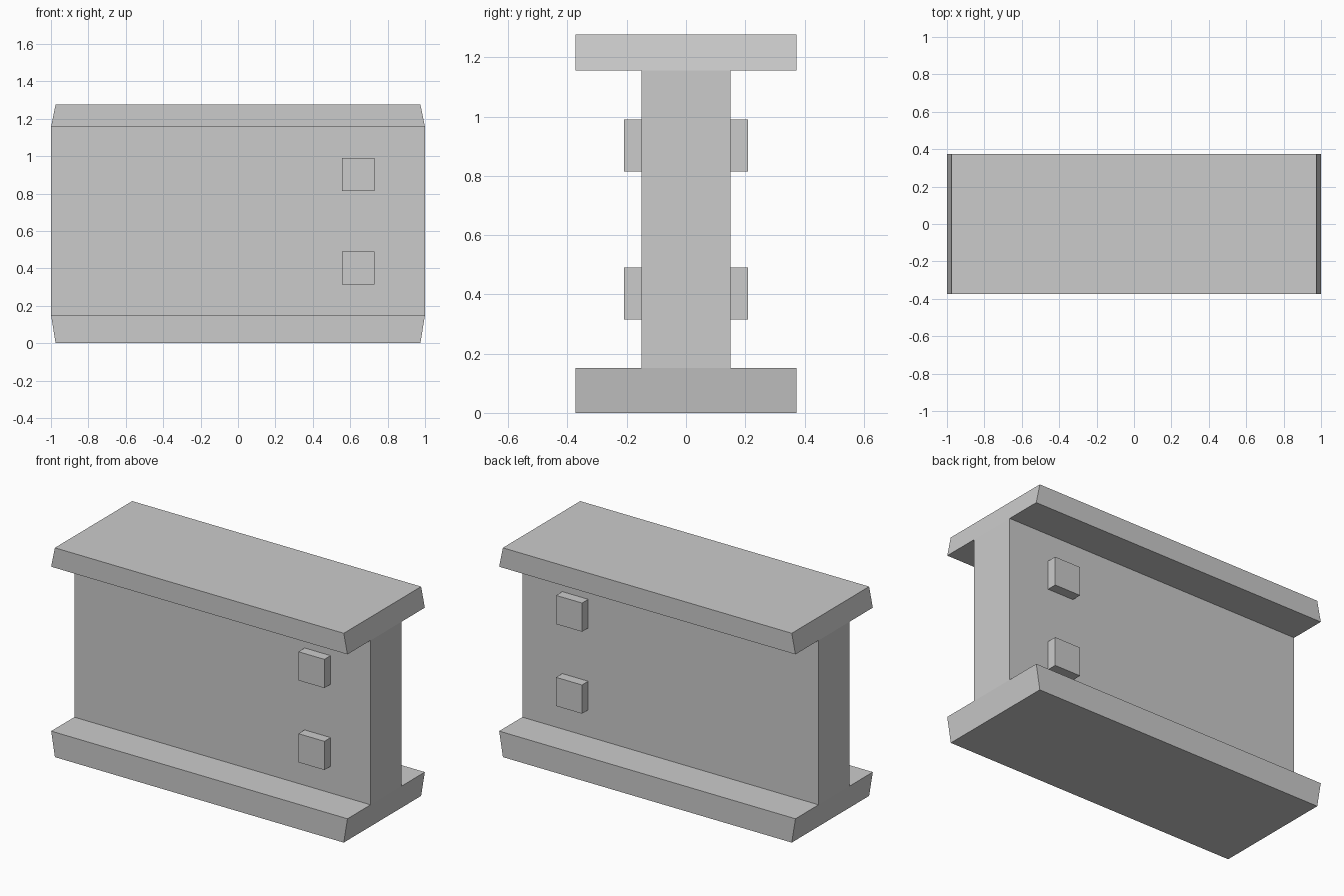
import bpy
import bmesh

cube = bpy.data.objects.get("Cube")
if cube:
    bpy.data.objects.remove(cube, do_unlink=True)

# Single flat grey
grey = bpy.data.materials.new("steel_grey")
grey.use_nodes = True
colour = (0.6, 0.6, 0.6, 1)
grey.diffuse_color = colour
grey.node_tree.nodes["Principled BSDF"].inputs["Base Color"].default_value = colour


def block(name, x, y, z, top_inset=0, bottom_inset=0):
    """Box between (min, max) ranges; the ends can lean inward at top or bottom."""
    bm = bmesh.new()
    bmesh.ops.create_cube(bm, size=1)
    for v in bm.verts:
        inset = top_inset if v.co.z > 0 else bottom_inset
        v.co.x = x[1] - inset if v.co.x > 0 else x[0] + inset
        v.co.y = y[v.co.y > 0]
        v.co.z = z[v.co.z > 0]
    mesh = bpy.data.meshes.new(name)
    bm.to_mesh(mesh)
    bm.free()
    mesh.materials.append(grey)
    obj = bpy.data.objects.new(name, mesh)
    bpy.context.collection.objects.link(obj)
    return obj


# I-beam: two flanges with slanted ends, and the web between them
length = (-1, 1)
flange_width = (-0.373, 0.373)
bottom_z, top_z = 0.152, 1.155
block("bottom_flange", length, flange_width, (0, bottom_z), bottom_inset=0.025)
block("top_flange", length, flange_width, (top_z, 1.277), top_inset=0.025)
block("web", length, (-0.15, 0.15), (bottom_z, top_z))

# Square bolt heads near one end, on both faces of the web
for level, z in (("lower", 0.315), ("upper", 0.815)):
    for side, y in (("front", (-0.21, -0.15)), ("back", (0.15, 0.21))):
        block(f"{side}_{level}_bolt", (0.555, 0.73), y, (z, z + 0.175))
